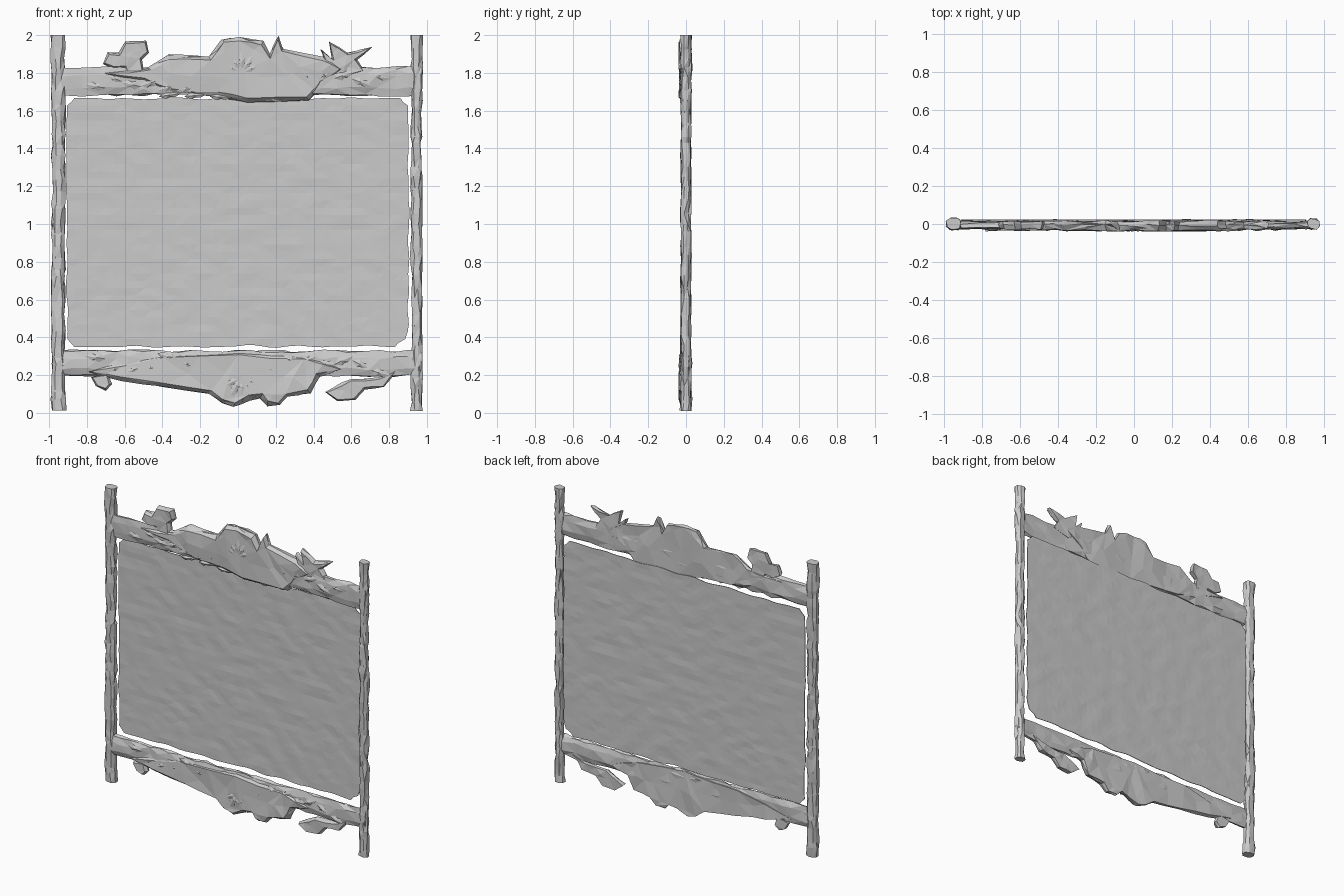
import bpy, bmesh, math, random
from mathutils import Vector, noise

if "Cube" in bpy.data.objects:
    bpy.data.objects.remove(bpy.data.objects["Cube"])

random.seed(7)


def finish(bm, name):
    bmesh.ops.triangulate(bm, faces=bm.faces[:])
    bmesh.ops.recalc_face_normals(bm, faces=bm.faces[:])
    me = bpy.data.meshes.new(name)
    bm.to_mesh(me)
    bm.free()
    ob = bpy.data.objects.new(name, me)
    bpy.context.collection.objects.link(ob)
    return ob


def jit(a):
    return random.uniform(-a, a)


# Rough-hewn bar: an eight-sided section lofted between two points
def bar(name, a, b, half_w, half_d, segs, rough, end_flare=0.0):
    a, b = Vector(a), Vector(b)
    axis = (b - a).normalized()
    side = axis.cross(Vector((0, 1, 0)))
    bm = bmesh.new()
    rings = []
    for i in range(segs + 1):
        t = i / segs
        s = t + (jit(0.3 / segs) if 0 < i < segs else 0)
        c = a.lerp(b, s)
        k = 1 + (end_flare if t < 0.16 or t > 0.85 else 0)
        ring = []
        for j in range(8):
            ang = math.tau * (j + 0.5) / 8
            u = max(-0.92, min(0.92, 1.15 * math.cos(ang)))
            v = max(-0.92, min(0.92, 1.15 * math.sin(ang)))
            p = c + side * (u * half_w * k + jit(rough)) + Vector((0, v * half_d * k + jit(rough * 0.6), 0))
            ring.append(bm.verts.new(p))
        rings.append(ring)
    for r, q in zip(rings, rings[1:]):
        for j in range(8):
            bm.faces.new((r[j], r[(j + 1) % 8], q[(j + 1) % 8], q[j]))
    bm.faces.new(rings[0])
    bm.faces.new(rings[-1][::-1])
    return finish(bm, name)


# Carved relief: outline in x,z, thickened, bevelled toward the front, crumpled
def relief(name, outline, front, back, inset=0.02, rough=0.006):
    bm = bmesh.new()
    mid = front * 0.45 + back * 0.55
    face = bm.faces.new([bm.verts.new((x, mid, z)) for x, z in outline])
    ret = bmesh.ops.extrude_face_region(bm, geom=[face])
    top = [g for g in ret["geom"] if isinstance(g, bmesh.types.BMFace)]
    for v in top[0].verts:
        v.co.y = back
    bmesh.ops.recalc_face_normals(bm, faces=bm.faces[:])
    bmesh.ops.inset_region(bm, faces=[face], thickness=inset)
    for v in face.verts:
        v.co.y = front
    bmesh.ops.triangulate(bm, faces=bm.faces[:])
    long_edges = [e for e in bm.edges if e.calc_length() > 0.09]
    bmesh.ops.subdivide_edges(bm, edges=long_edges, cuts=1)
    bmesh.ops.triangulate(bm, faces=bm.faces[:])
    for v in bm.verts:
        v.co += Vector((jit(rough), jit(rough), jit(rough)))
    return finish(bm, name)


# Small pointed leaf with a raised midrib
def leaf(name, x, z, length, width, angle, y=-0.022, rise=0.014):
    bm = bmesh.new()
    d = Vector((math.cos(angle), 0, math.sin(angle)))
    n = Vector((-d.z, 0, d.x))
    base = Vector((x, y, z))
    rim = [(0, 0), (0.3, 0.5), (0.55, 0.32), (0.7, 0.4), (1, 0),
           (0.7, -0.4), (0.5, -0.3), (0.3, -0.5)]
    loop = [bm.verts.new(base + d * (s * length) + n * (w * width)) for s, w in rim]
    crest = bm.verts.new(base + d * length * 0.42 + Vector((0, -rise, 0)))
    for i in range(8):
        bm.faces.new((loop[i], loop[(i + 1) % 8], crest))
    bm.faces.new(loop[::-1])
    return finish(bm, name)


# Posts
bar("left_post", (-0.951, 0.0, 0.012), (-0.951, 0.0, 2.0), 0.036, 0.030, 34, 0.007, 0.08)
bar("right_post", (0.945, 0.0, 0.01), (0.945, 0.0, 2.0), 0.029, 0.027, 34, 0.007, 0.08)

# Rails
bar("top_rail", (-0.96, -0.006, 1.755), (0.968, -0.006, 1.755), 0.078, 0.021, 26, 0.009)
bar("bottom_rail", (-0.96, -0.006, 0.262), (0.968, -0.006, 0.262), 0.070, 0.021, 26, 0.009)

# Thin hammered panel, set toward the back of the frame
bm = bmesh.new()
nx, nz = 44, 34
x0, x1, z0, z1 = -0.907, 0.902, 0.352, 1.665
for back_side in (0, 1):
    grid = []
    for i in range(nx + 1):
        col = []
        for k in range(nz + 1):
            u, w = i / nx, k / nz
            x, z = x0 + (x1 - x0) * u, z0 + (z1 - z0) * w
            n = noise.noise(Vector((x * 9 + z * 5, z * 14, 1.0)))
            m = noise.noise(Vector((x * 8, z * 8, 5.0)))
            if i in (0, nx):
                x += m * 0.012
            if k in (0, nz):
                z += m * 0.012
            if u > 0.97 and w < 0.10:
                x -= 0.03 * (1 - w / 0.10)
            if i in (0, nx) and k in (0, nz):
                x -= math.copysign(0.025, x)
                z += 0.018 if k == 0 else -0.018
            col.append(bm.verts.new((x, 0.019 + 0.004 * back_side + n * 0.003, z)))
        grid.append(col)
    for i in range(nx):
        for k in range(nz):
            bm.faces.new((grid[i][k], grid[i + 1][k], grid[i + 1][k + 1], grid[i][k + 1]))
    if back_side == 0:
        first = grid
rim = lambda g: ([g[i][0] for i in range(nx)] + [g[nx][k] for k in range(nz)] +
                 [g[i][nz] for i in range(nx, 0, -1)] + [g[0][k] for k in range(nz, 0, -1)])
ra, rb = rim(first), rim(grid)
for i in range(len(ra)):
    j = (i + 1) % len(ra)
    bm.faces.new((ra[i], ra[j], rb[j], rb[i]))
panel = finish(bm, "panel")

# Carved crests and sprays
relief("top_crest", [(-0.72, 1.80), (-0.47, 1.83), (-0.37, 1.895), (-0.15, 1.885), (-0.085, 1.975),
                     (0.01, 1.985), (0.13, 1.965), (0.165, 1.90), (0.21, 1.99), (0.24, 1.925),
                     (0.46, 1.88), (0.56, 1.82), (0.45, 1.74), (0.37, 1.655), (0.05, 1.645),
                     (-0.12, 1.68), (-0.35, 1.69), (-0.5, 1.75)], -0.034, 0.016)
relief("bottom_crest", [(-0.80, 0.22), (-0.62, 0.17), (-0.38, 0.14), (-0.15, 0.105), (-0.09, 0.055), (-0.02, 0.03),
                        (0.06, 0.07), (0.12, 0.08), (0.15, 0.04), (0.22, 0.038), (0.26, 0.085),
                        (0.38, 0.105), (0.43, 0.19), (0.56, 0.23), (0.35, 0.30), (0.0, 0.325),
                        (-0.4, 0.31)], -0.034, 0.016)
relief("top_left_flower", [(-0.715, 1.845), (-0.69, 1.91), (-0.63, 1.905), (-0.60, 1.965),
                           (-0.485, 1.97), (-0.47, 1.91), (-0.51, 1.87), (-0.50, 1.80), (-0.59, 1.80),
                           (-0.60, 1.83), (-0.66, 1.82)], -0.026, 0.014, 0.012, 0.004)
relief("top_right_leaf", [(0.44, 1.925), (0.50, 1.875), (0.48, 1.965), (0.58, 1.905), (0.71, 1.935),
                          (0.63, 1.87), (0.67, 1.81), (0.55, 1.77), (0.47, 1.83)], -0.026, 0.014, 0.010, 0.004)
relief("bottom_left_leaf", [(-0.775, 0.19), (-0.75, 0.14), (-0.70, 0.12), (-0.67, 0.15), (-0.69, 0.21)],
       -0.026, 0.014, 0.010, 0.004)
relief("bottom_right_leaf", [(0.46, 0.11), (0.53, 0.06), (0.62, 0.07), (0.67, 0.125), (0.77, 0.135),
                             (0.84, 0.22), (0.74, 0.185), (0.59, 0.175), (0.50, 0.135)],
       -0.026, 0.014, 0.010, 0.004)

# Shell fans at the middle of both crests
for label, cz, up in (("top", 1.80, 1), ("bottom", 0.19, -1)):
    for i in range(5):
        a = up * math.radians(25 + 32 * i)
        leaf(f"{label}_shell_{i}", 0.02, cz, 0.13, 0.06, a, -0.03, 0.010)
# Scattered carved leaves along the rails
for label, z in (("top", 1.75), ("bottom", 0.255)):
    for i in range(7):
        for s in (-1, 1):
            a = jit(0.5) + (0 if s > 0 else math.pi)
            leaf(f"{label}_rail_leaf_{i}_{s}", s * (0.13 + 0.095 * i), z + jit(0.035),
                 0.11, 0.045, a, -0.025 + jit(0.003), 0.011)
# Torn shards hanging below the top rail
for i in range(6):
    leaf(f"lower_shard_{i}", -0.42 + 0.135 * i, 1.675, 0.12, 0.035, jit(0.25), -0.016, 0.012)
